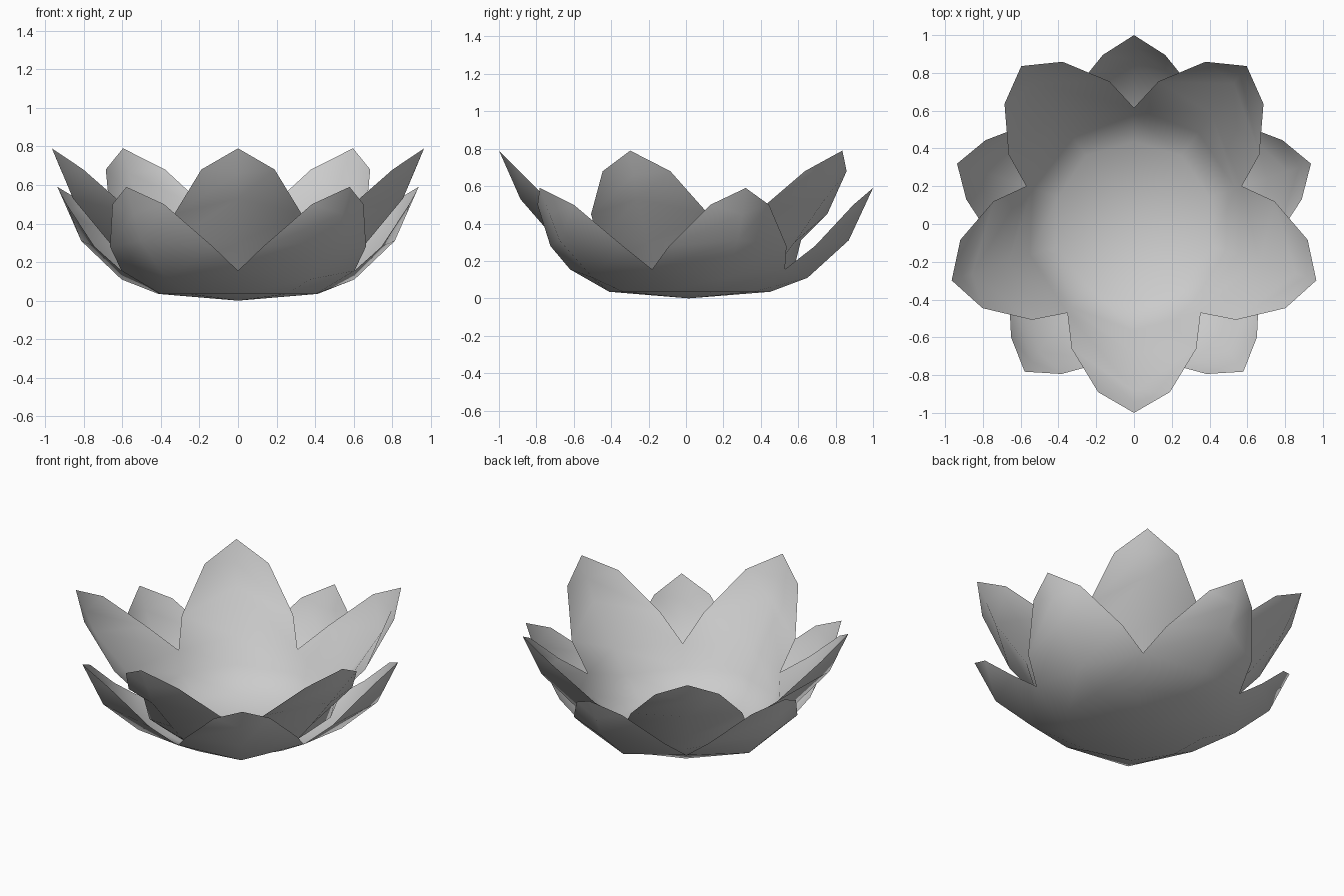
import bpy
import bmesh
from math import sin, cos, pi

cube = bpy.data.objects.get("Cube")
if cube:
    bpy.data.objects.remove(cube)

PETALS = 5
CENTRE_Y = 0.015

grey = bpy.data.materials.new("petal_grey")
grey.use_nodes = True
colour = (0.6, 0.6, 0.6, 1)
grey.diffuse_color = colour
grey.node_tree.nodes["Principled BSDF"].inputs["Base Color"].default_value = colour


def petal_ring(name, start, base_z, rows, tip):
    """Bowl of joined petals. Each row holds the side point (half width,
    distance out, height) and the midrib point (distance out, height)."""
    bm = bmesh.new()
    centre = (0, CENTRE_Y, base_z)

    for i in range(PETALS):
        a = start + i * 2 * pi / PETALS

        def vert(side, out, z):
            return bm.verts.new((out * cos(a) - side * sin(a),
                                 out * sin(a) + side * cos(a) + CENTRE_Y, z))

        # Rows of right edge, midrib and left edge, from the base outward
        strips = [[vert(-w, d, z), vert(0, md, mz), vert(w, d, z)]
                  for (w, d, z), (md, mz) in rows]
        hub = bm.verts.new(centre)
        point = vert(0, *tip)
        first, last = strips[0], strips[-1]
        for k in range(2):
            bm.faces.new((hub, first[k], first[k + 1]))
            for low, high in zip(strips, strips[1:]):
                bm.faces.new((low[k], high[k], high[k + 1], low[k + 1]))
            bm.faces.new((last[k], point, last[k + 1]))

    # Join neighbouring petals up to the valleys
    bmesh.ops.remove_doubles(bm, verts=bm.verts, dist=0.006)
    for f in bm.faces:
        f.smooth = True
    mesh = bpy.data.meshes.new(name)
    bm.to_mesh(mesh)
    bm.free()
    mesh.materials.append(grey)
    obj = bpy.data.objects.new(name, mesh)
    bpy.context.collection.objects.link(obj)
    return obj


def valley(r, z):
    """Side point shared by two neighbouring petals."""
    return (r * sin(pi / PETALS), r * cos(pi / PETALS), z)


# Low outer petals, one pointing to the back
petal_ring("outer_petals", pi / 2, 0.0, [
    (valley(0.425, 0.035), (0.435, 0.035)),
    (valley(0.635, 0.155), (0.635, 0.11)),
    ((0.33, 0.675, 0.28), (0.855, 0.31)),
    ((0.165, 0.88, 0.5), (0.92, 0.45)),
], (0.985, 0.59))

# Taller inner petals, one pointing to the front
petal_ring("inner_petals", -pi / 2, 0.01, [
    (valley(0.42, 0.05), (0.43, 0.05)),
    (valley(0.565, 0.17), (0.58, 0.17)),
    (valley(0.6, 0.31), (0.7, 0.30)),
    ((0.33, 0.675, 0.45), (0.9, 0.53)),
    ((0.19, 0.905, 0.68), (0.957, 0.66)),
], (1.015, 0.79))
